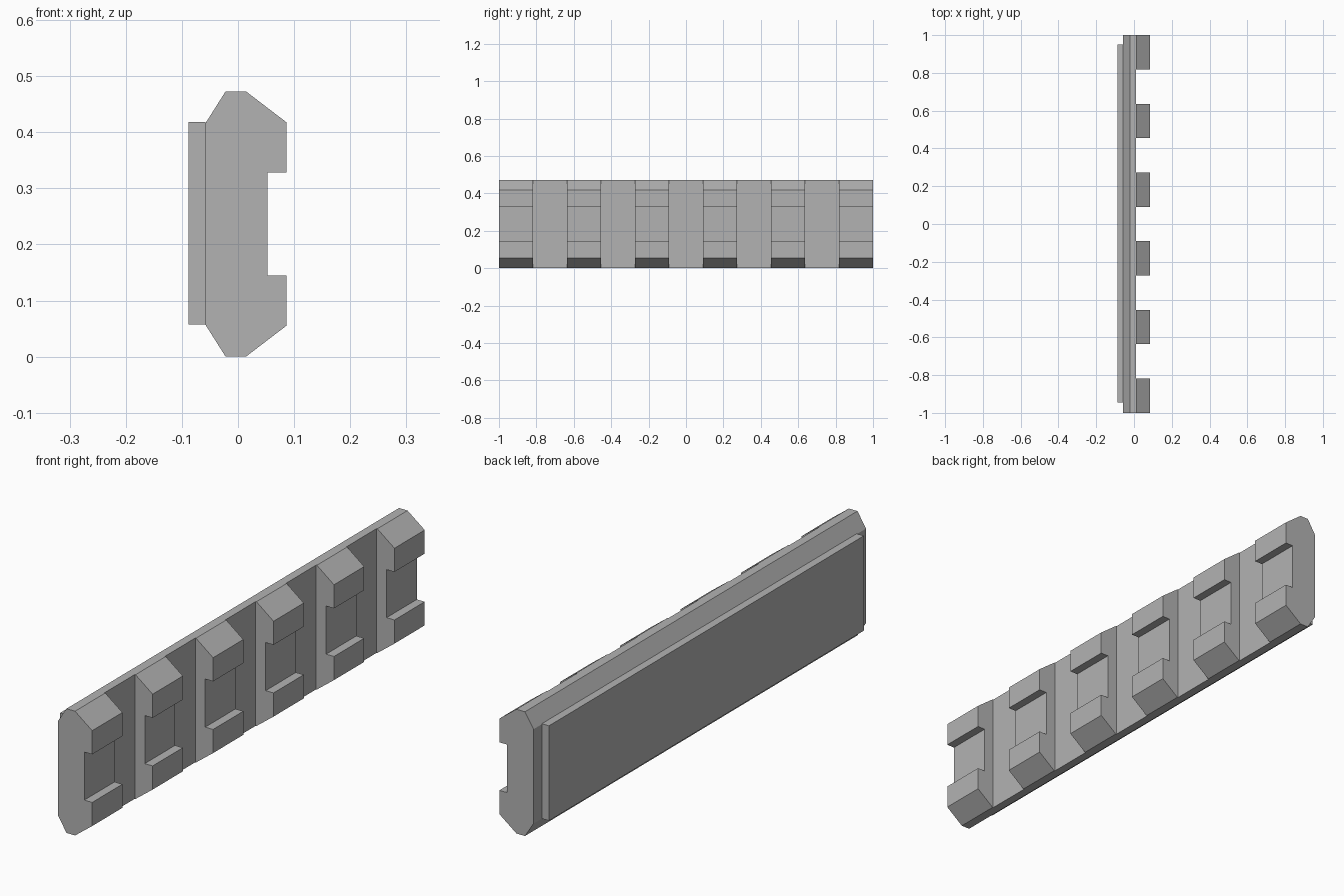
import bpy
import bmesh

cube = bpy.data.objects.get("Cube")
if cube:
    bpy.data.objects.remove(cube, do_unlink=True)

TEETH = 6
STEP = 2 / (2 * TEETH - 1)      # tooth width equals gap width
HEIGHT = 0.473
FLOOR_X = 0.011                 # depth of the slot floors

grey = bpy.data.materials.new("grey")
grey.use_nodes = True
COLOUR = (0.45, 0.45, 0.45, 1)
grey.diffuse_color = COLOUR
grey.node_tree.nodes["Principled BSDF"].inputs["Base Color"].default_value = COLOUR


def extrude_profiles(name, profile, spans):
    """Extrude an x-z profile along y over each (start, end) span."""
    bm = bmesh.new()
    for start, end in spans:
        face = bm.faces.new([bm.verts.new((x, start, z)) for x, z in profile])
        result = bmesh.ops.extrude_face_region(bm, geom=[face])
        verts = [g for g in result["geom"] if isinstance(g, bmesh.types.BMVert)]
        bmesh.ops.translate(bm, verts=verts, vec=(0, end - start, 0))
    bmesh.ops.recalc_face_normals(bm, faces=bm.faces)
    mesh = bpy.data.meshes.new(name)
    bm.to_mesh(mesh)
    bm.free()
    mesh.materials.append(grey)
    obj = bpy.data.objects.new(name, mesh)
    bpy.context.collection.objects.link(obj)
    return obj


def box_profile(x0, x1, z0, z1):
    return [(x0, z0), (x1, z0), (x1, z1), (x0, z1)]


# Rail body: lower half of the section, mirrored upward
lower = [(-0.058, 0.057), (-0.022, 0), (0.014, 0),
         (0.086, 0.055), (0.086, 0.145), (0.053, 0.145)]
section = lower + [(x, HEIGHT - z) for x, z in reversed(lower)]
rail = extrude_profiles("rail_body", section, [(-1, 1)])

# Cross slots between the teeth
gaps = [(-1 + (2 * i + 1) * STEP, -1 + (2 * i + 2) * STEP) for i in range(TEETH - 1)]
cutter = extrude_profiles("slot_cutter", box_profile(FLOOR_X, 0.2, -0.1, 0.6), gaps)
cutter.hide_render = True
cut = rail.modifiers.new("slots", "BOOLEAN")
cut.operation = "DIFFERENCE"
cut.solver = "EXACT"
cut.object = cutter
bpy.context.view_layer.objects.active = rail
bpy.ops.object.modifier_apply(modifier=cut.name)
bpy.data.objects.remove(cutter, do_unlink=True)

# Backing plate
extrude_profiles("backing_plate", box_profile(-0.088, -0.058, 0.057, 0.418), [(-0.944, 0.95)])
